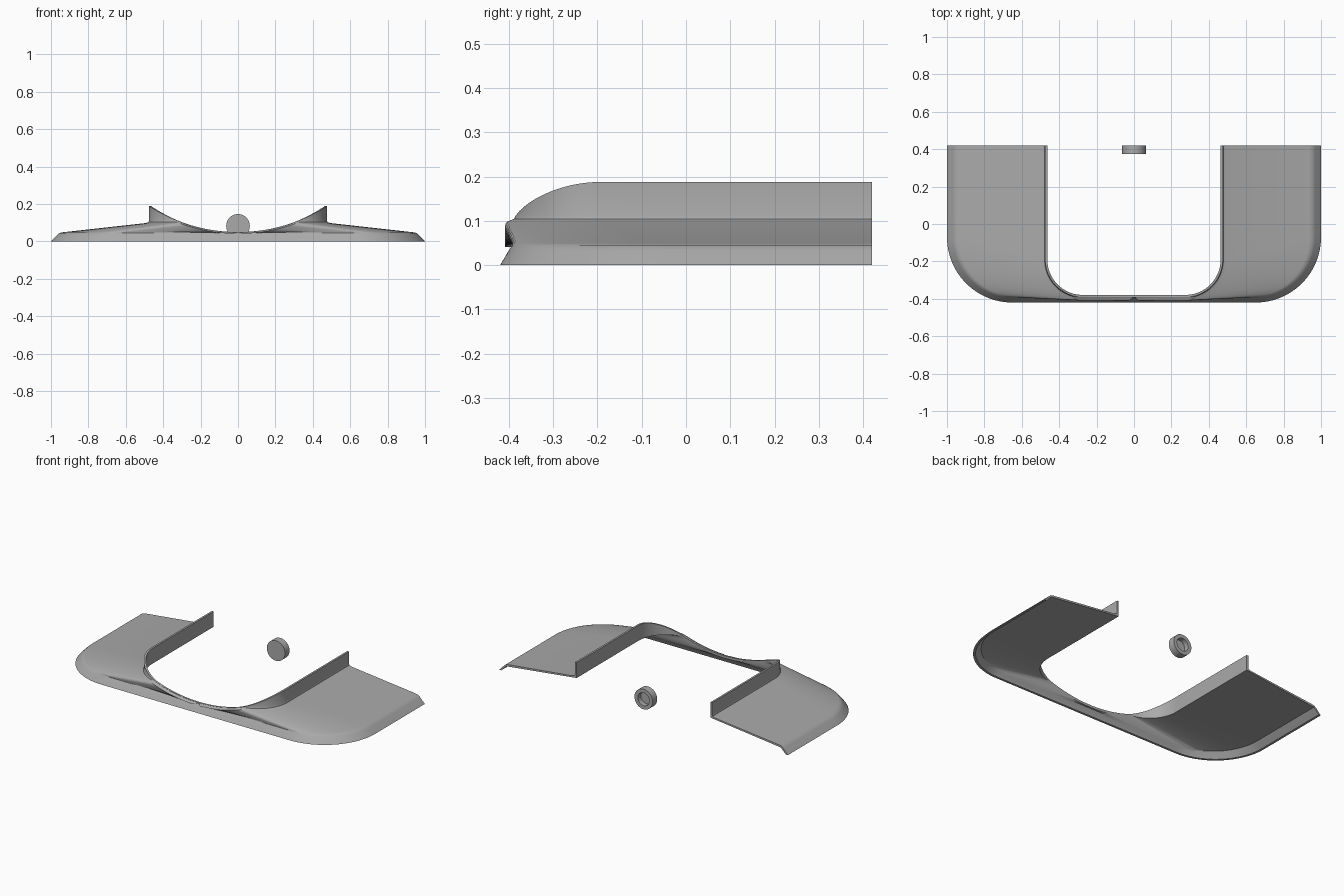
import bpy, bmesh, math
from mathutils import Vector

cube = bpy.data.objects.get("Cube")
if cube:
    bpy.data.objects.remove(cube, do_unlink=True)

grey = bpy.data.materials.new("plain grey")
grey.use_nodes = True
colour = (0.4, 0.4, 0.4, 1)
grey.diffuse_color = colour
grey.node_tree.nodes["Principled BSDF"].inputs["Base Color"].default_value = colour

BACK, FRONT = 0.42, -0.42
WALL = 0.012


def finish(name, bm):
    bmesh.ops.recalc_face_normals(bm, faces=bm.faces)
    mesh = bpy.data.meshes.new(name)
    bm.to_mesh(mesh)
    bm.free()
    mesh.materials.append(grey)
    obj = bpy.data.objects.new(name, mesh)
    bpy.context.collection.objects.link(obj)
    bpy.ops.object.select_all(action='DESELECT')
    obj.select_set(True)
    bpy.context.view_layer.objects.active = obj
    bpy.ops.object.shade_smooth_by_angle(angle=math.radians(30))
    return obj


def half_path(side, front, radius, steps=24):
    """Half a U: straight side, round corner, straight front; (point, outward normal)."""
    cx, cy = side - radius, front + radius
    path = []
    for i in range(5):
        path.append((Vector((side, BACK + (cy - BACK) * i / 5)), Vector((1, 0))))
    for i in range(steps + 1):
        a = math.pi / 2 * i / steps
        n = Vector((math.cos(a), -math.sin(a)))
        path.append((Vector((cx, cy)) + n * radius, n))
    for i in range(1, steps + 1):
        path.append((Vector((cx * (1 - i / steps), front)), Vector((0, -1))))
    return path


def arch(x):
    """Height of the circular cut along the top of the lip."""
    r = 0.886
    return 0.05 + r - math.sqrt(r * r - min(abs(x), 0.475) ** 2)


def section(outer, inner):
    """Closed sheet section: foot, bevel, plate, lip and back along the underside."""
    (o, n), (i, m) = outer, inner
    width = 0.028 + 0.017 * abs(n.x)
    top = arch(i.x)
    base = min(0.104, top - 0.003)
    rim = o - n * width
    plate = i + m * min(0.018, 0.6 * (rim - i).length)
    back = i - m * WALL
    near = rim.lerp(i, 0.04)
    pts = [
        (o, 0), (o - n * width * 0.72, 0.034), (rim, 0.045), (near, 0.049),
        (plate, base - 0.006), (i + m * 0.003, base), (i, min(base + 0.01, top - 0.001)),
        (i, top), (back, top), (back, base - WALL),
        (rim - n * 0.004, 0.035), (o - n * width * 0.9, 0.026), (o - n * 0.014, 0),
    ]
    return [(p.x, p.y, z) for p, z in pts]


# Curved cover: sweep one half, then mirror it
bm = bmesh.new()
rings = []
for a, b in zip(half_path(1.0, FRONT, 0.35), half_path(0.475, -0.391, 0.2)):
    rings.append([bm.verts.new(p) for p in section(a, b)])
for r, s in zip(rings, rings[1:]):
    for k in range(len(r)):
        j = (k + 1) % len(r)
        bm.faces.new((r[k], r[j], s[j], s[k]))
bm.faces.new(rings[0])
cover = finish("curved_cover", bm)
mirror = cover.modifiers.new("mirror", 'MIRROR')
mirror.use_clip = True
mirror.merge_threshold = 0.0005

# Round button: blind ring open to the rear
bm = bmesh.new()
profile = [(0.063, 0.375), (0.063, 0.42), (0.04, 0.42), (0.04, 0.39)]
count = 48
loops = []
for radius, y in profile:
    loops.append([bm.verts.new((radius * math.cos(t), y, 0.083 + radius * math.sin(t)))
                  for t in (2 * math.pi * k / count for k in range(count))])
for r, s in zip(loops, loops[1:]):
    for k in range(count):
        j = (k + 1) % count
        bm.faces.new((r[k], r[j], s[j], s[k]))
bm.faces.new(loops[0])
bm.faces.new(loops[-1])
finish("round_button", bm)
